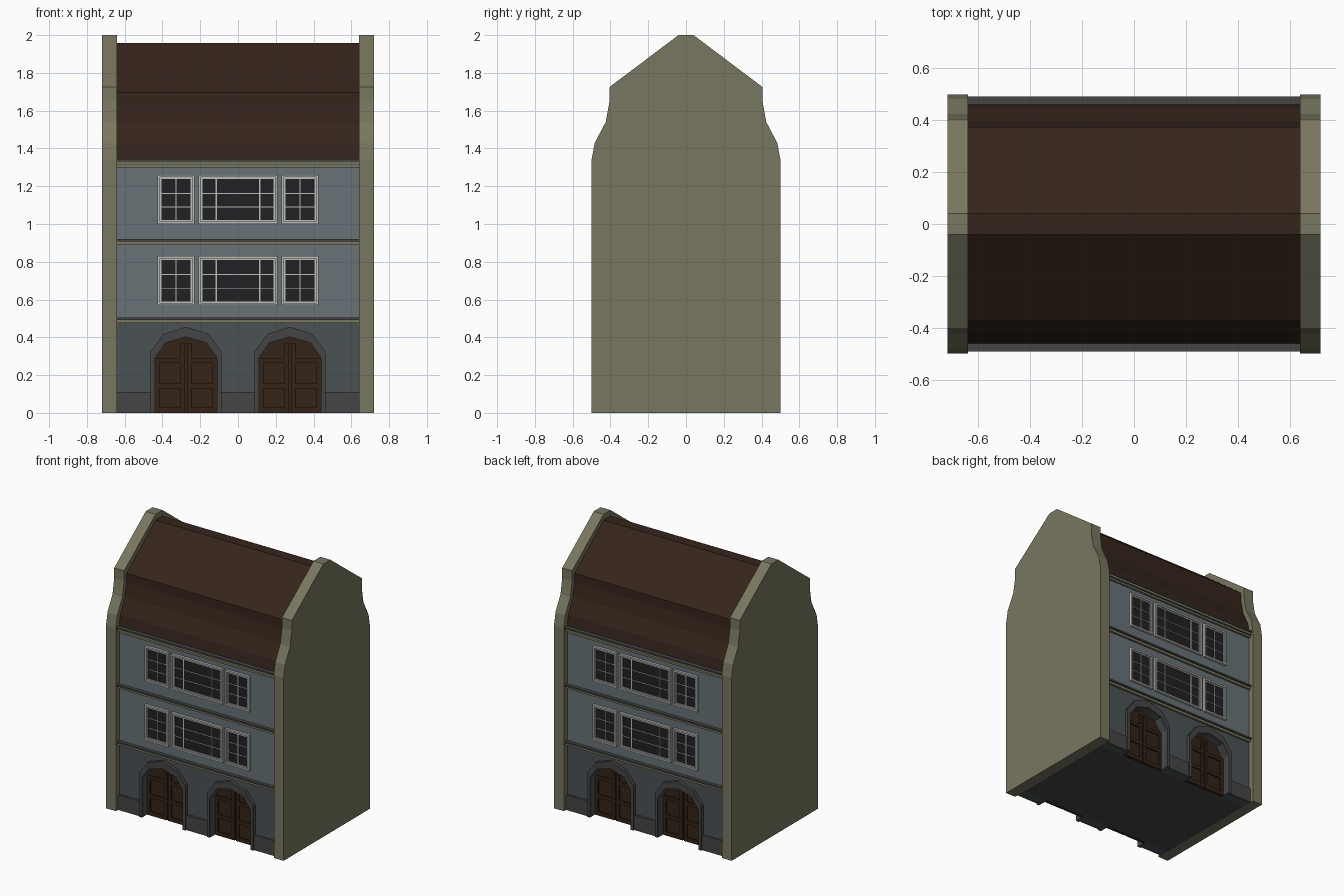
import bpy, bmesh
from mathutils import Vector

if "Cube" in bpy.data.objects:
    bpy.data.objects.remove(bpy.data.objects["Cube"])


def material(name, r, g, b):
    m = bpy.data.materials.new(name)
    m.diffuse_color = (r, g, b, 1)
    m.use_nodes = True
    m.node_tree.nodes["Principled BSDF"].inputs["Base Color"].default_value = m.diffuse_color
    return m


STONE = material("olive_stone", 0.19, 0.18, 0.115)
WALL = material("blue_plaster", 0.14, 0.17, 0.185)
LOWER = material("dark_plaster", 0.07, 0.085, 0.09)
GREY = material("dark_grey", 0.06, 0.06, 0.062)
ROOF = material("brown_tiles", 0.035, 0.018, 0.011)
WOOD = material("brown_wood", 0.033, 0.017, 0.009)
GLASS = material("dark_glass", 0.015, 0.015, 0.017)
WHITE = material("pale_frame", 0.5, 0.5, 0.48)

PLACE = {'X': lambda u, v, d: (d, u, v), 'Y': lambda u, v, d: (u, d, v)}


def prism(bm, pts, axis, a, b):
    """Extrude a closed outline along an axis from a to b."""
    f = bm.faces.new([bm.verts.new(PLACE[axis](u, v, a)) for u, v in pts])
    ext = bmesh.ops.extrude_face_region(bm, geom=[f])
    vs = [g for g in ext['geom'] if isinstance(g, bmesh.types.BMVert)]
    bmesh.ops.translate(bm, verts=vs, vec=Vector(PLACE[axis](0, 0, b - a)))


def rect(x0, x1, z0, z1):
    return [(x0, z0), (x1, z0), (x1, z1), (x0, z1)]


def part(name, mat, shapes, mirror=''):
    """One object from (outline, axis, start, end) prisms."""
    bm = bmesh.new()
    for s in shapes:
        prism(bm, *s)
    bmesh.ops.recalc_face_normals(bm, faces=bm.faces)
    me = bpy.data.meshes.new(name)
    bm.to_mesh(me)
    bm.free()
    me.materials.append(mat)
    ob = bpy.data.objects.new(name, me)
    bpy.context.collection.objects.link(ob)
    if mirror:
        mod = ob.modifiers.new("Mirror", 'MIRROR')
        mod.use_axis = [c in mirror for c in 'XYZ']
        mod.use_clip = False
    return ob


def both_sides(half):
    return half + [(-y, z) for y, z in reversed(half)]


# Gabled end walls
gable = both_sides([(-0.5, 0), (-0.5, 1.34), (-0.483, 1.43), (-0.425, 1.54),
                    (-0.405, 1.65), (-0.405, 1.725), (-0.04, 2.0)])
part("end_wall", STONE, [(gable, 'X', 0.64, 0.72)], 'X')

# Roof between the gables
roof = both_sides([(-0.463, 1.335), (-0.448, 1.42), (-0.395, 1.53),
                   (-0.375, 1.63), (-0.375, 1.695), (-0.04, 1.957)])
part("roof", ROOF, [(roof, 'X', -0.64, 0.64)])

# Inner body with its underside
part("body", GREY, [(rect(-0.64, 0.64, 0, 1.33), 'Y', -0.4, 0.4)])

# Arched doorways
F = -0.46          # facade plane
DOOR_X = 0.275


def arch(cx, half, shoulder, hip, mid, top):
    return [(cx - half, 0), (cx - half, shoulder), (cx - mid, hip), (cx, top),
            (cx + mid, hip), (cx + half, shoulder), (cx + half, 0)]


def outer(cx):
    return arch(cx, 0.188, 0.325, 0.418, 0.118, 0.456)


def inner(cx):
    return arch(cx, 0.165, 0.29, 0.37, 0.11, 0.402)


# Facades
ground = ([(-0.64, 0)] + inner(-DOOR_X) + inner(DOOR_X)
          + [(0.64, 0), (0.64, 0.49), (-0.64, 0.49)])
part("ground_floor_wall", LOWER, [(ground, 'Y', F, -0.4)], 'Y')
part("upper_wall", WALL, [(rect(-0.64, 0.64, 0.49, 1.33), 'Y', F, -0.4)], 'Y')
part("plinth", GREY, [(rect(a, b, 0, 0.11), 'Y', -0.475, F)
                      for a, b in ((-0.64, -0.463), (-0.087, 0.087), (0.463, 0.64))], 'Y')
part("door_surround", GREY,
     [(outer(c) + inner(c)[::-1], 'Y', -0.485, -0.402) for c in (-DOOR_X, DOOR_X)], 'Y')

# Doors with stiles and rails
part("door", WOOD, [(inner(c), 'Y', -0.415, -0.398) for c in (-DOOR_X, DOOR_X)], 'Y')
frame = []
for c in (-DOOR_X, DOOR_X):
    for s in (-1, 1):
        x0, x1 = sorted((c + s * 0.005, c + s * 0.165))
        frame += [(rect(x0, x1, a, b), 'Y', -0.425, -0.415)
                  for a, b in ((0, 0.03), (0.13, 0.155), (0.265, 0.29))]
        for o, w, top in ((0.005, 0.024, 0.37), (0.14, 0.025, 0.29)):
            a, b = sorted((c + s * o, c + s * (o + w)))
            frame.append((rect(a, b, 0, top), 'Y', -0.424, -0.415))
part("door_rails", WOOD, frame, 'Y')

# String courses and eaves cornice
lower_courses, caps = [], []
for z in (0.475, 0.89, 1.298):
    lower_courses.append((rect(-0.64, 0.64, z, z + 0.018), 'Y', -0.475, F))
    caps.append((rect(-0.64, 0.64, z + 0.018, z + 0.03), 'Y', -0.485, F))
lower_courses.append((rect(-0.64, 0.64, 1.316, 1.334), 'Y', -0.484, F))
caps[-1] = (rect(-0.64, 0.64, 1.312, 1.317), 'Y', -0.48, F)
caps.append((rect(-0.64, 0.64, 1.332, 1.344), 'Y', -0.492, -0.44))
part("string_course", STONE, lower_courses, 'Y')
part("course_cap", GREY, caps, 'Y')


# Windows
def ring(x0, x1, z0, z1, w, depth):
    return [(r, 'Y', depth, F) for r in (
        rect(x0, x1, z0, z0 + w), rect(x0, x1, z1 - w, z1),
        rect(x0, x0 + w, z0 + w, z1 - w), rect(x1 - w, x1, z0 + w, z1 - w))]


frames, bars, panes = [], [], []
for z0 in (0.57, 1.0):
    z1 = z0 + 0.26
    for x0, x1, splits in ((-0.425, -0.23, (-0.3275,)), (-0.208, 0.208, (-0.115, 0.115)),
                           (0.23, 0.425, (0.3275,))):
        frames += ring(x0, x1, z0, z1, 0.012, -0.478)
        frames += ring(x0 + 0.012, x1 - 0.012, z0 + 0.012, z1 - 0.012, 0.009, -0.47)
        panes.append((rect(x0 + 0.015, x1 - 0.015, z0 + 0.015, z1 - 0.015), 'Y', -0.463, F))
        bars += [(rect(x - 0.003, x + 0.003, z0 + 0.02, z1 - 0.02), 'Y', -0.468, F)
                 for x in splits]
        bars += [(rect(x0 + 0.02, x1 - 0.02, z0 + h - 0.002, z0 + h + 0.002), 'Y', -0.467, F)
                 for h in (0.09, 0.162)]
part("window_frame", WHITE, frames, 'Y')
part("window_bars", WHITE, bars, 'Y')
part("window_glass", GLASS, panes, 'Y')
